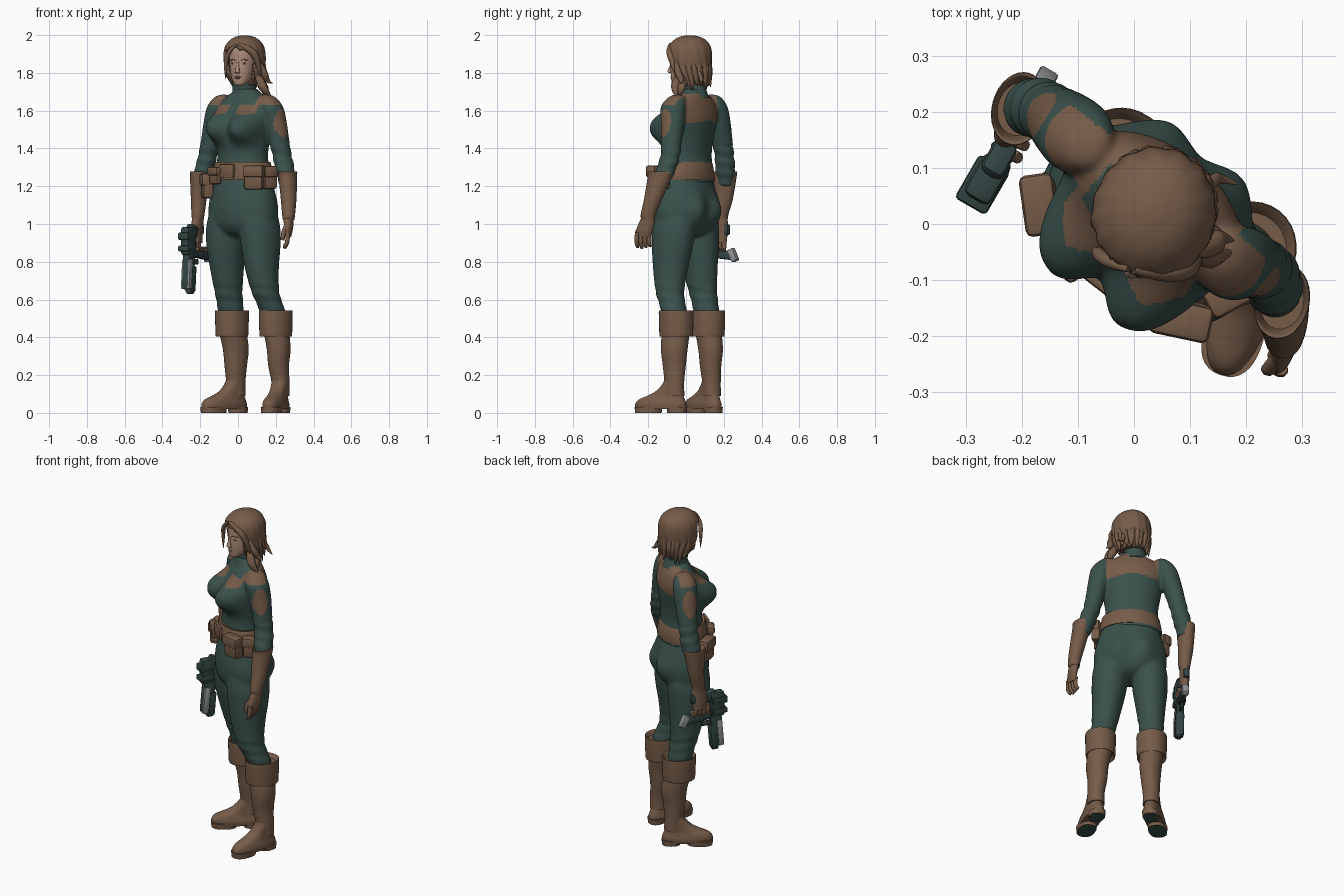
import bpy, bmesh, math, random
from mathutils import Matrix

if "Cube" in bpy.data.objects:
    bpy.data.objects.remove(bpy.data.objects["Cube"])

random.seed(4)
TURN, HEAD = -38, -20            # heading of body and head, degrees
ORG, HORG = (0.025, 0.01), (0.03, 0.01)
sin, cos, exp = math.sin, math.cos, math.exp

def material(name, rgb):
    m = bpy.data.materials.new(name)
    m.diffuse_color = (*rgb, 1)
    m.use_nodes = True
    m.node_tree.nodes["Principled BSDF"].inputs["Base Color"].default_value = m.diffuse_color
    return m

BROWN = material("brown leather", (0.182, 0.107, 0.066))
GREEN = material("dark green cloth", (0.043, 0.083, 0.072))
GUN = material("gunmetal green", (0.033, 0.06, 0.056))
GREY = material("light grey metal", (0.30, 0.31, 0.32))
SKIN = material("skin", (0.43, 0.27, 0.20))
LIP = material("lips", (0.34, 0.19, 0.145))

def spin(x, y, deg):
    r = math.radians(deg)
    return x * cos(r) - y * sin(r), x * sin(r) + y * cos(r)

def local(c, org=ORG, deg=TURN):
    return spin(c[0] - org[0], c[1] - org[1], -deg)

def finish(name, bm, mats, angle=50, rule=None):
    if rule:                                  # rule gives a material index, or -1 to open the face
        marks = [(f, rule(f.calc_center_median())) for f in bm.faces]
        for f, k in marks:
            f.material_index = max(k, 0)
        bmesh.ops.delete(bm, geom=[f for f, k in marks if k < 0], context='FACES')
    bmesh.ops.recalc_face_normals(bm, faces=bm.faces)
    me = bpy.data.meshes.new(name)
    bm.to_mesh(me)
    bm.free()
    for m in mats:
        me.materials.append(m)
    ob = bpy.data.objects.new(name, me)
    bpy.context.collection.objects.link(ob)
    bpy.ops.object.select_all(action='DESELECT')
    bpy.context.view_layer.objects.active = ob
    ob.select_set(True)
    bpy.ops.object.shade_smooth_by_angle(angle=math.radians(angle))
    return ob

def smooth_rings(rings, sub):
    out = []
    for i in range(len(rings) - 1):
        four = [rings[max(i - 1, 0)], rings[i], rings[i + 1], rings[min(i + 2, len(rings) - 1)]]
        for t in [k / sub for k in range(sub)]:
            out.append([0.5 * (2 * b + (c - a) * t + (2 * a - 5 * b + 4 * c - d) * t * t
                               + (3 * b - a - 3 * c + d) * t ** 3) for a, b, c, d in zip(*four)])
    return out + [list(rings[-1])]

def loft(name, rings, mats, rot=TURN, org=None, n=32, sub=4, power=2, warp=None, rule=None):
    """Skin over elliptical rings (x, y, z, half width, half depth)."""
    bm, loops = bmesh.new(), []
    for x, y, z, a, b in smooth_rings(rings, sub):
        if org:
            x, y = spin(x, y, rot)
            x, y = x + org[0], y + org[1]
        loop = []
        for t in [2 * math.pi * i / n for i in range(n)]:
            u = a * math.copysign(abs(cos(t)) ** (2 / power), cos(t))
            v = b * math.copysign(abs(sin(t)) ** (2 / power), sin(t))
            du, dv = spin(*(warp(u, v, z) if warp else (u, v)), rot)
            loop.append(bm.verts.new((x + du, y + dv, z)))
        loops.append(loop)
    for p, q in zip(loops, loops[1:]):
        for i in range(n):
            bm.faces.new((p[i], p[(i + 1) % n], q[(i + 1) % n], q[i]))
    bm.faces.new(loops[0])
    bm.faces.new(loops[-1])
    return finish(name, bm, mats, rule=rule)

def fuse(name, parts, mats, voxel, rule=None):
    """Melt overlapping parts into one smooth skin."""
    bm = bmesh.new()
    for p in parts:
        bm.from_mesh(p.data)
        bpy.data.objects.remove(p)
    ob = finish(name + "_raw", bm, [])
    mod = ob.modifiers.new("melt", 'REMESH')
    mod.mode, mod.voxel_size = 'VOXEL', voxel
    mod = ob.modifiers.new("relax", 'SMOOTH')
    mod.factor, mod.iterations = 0.5, 4
    bm = bmesh.new()
    bm.from_object(ob, bpy.context.evaluated_depsgraph_get())
    bpy.data.objects.remove(ob)
    return finish(name, bm, mats, 80, rule)

def box(name, c, size, mat, rz=0, ry=0, bevel=0.01):
    bm = bmesh.new()
    m = Matrix.Translation(c) @ Matrix.Rotation(math.radians(rz), 4, 'Z') @ Matrix.Rotation(math.radians(ry), 4, 'Y')
    bmesh.ops.create_cube(bm, size=1, matrix=m @ Matrix.Diagonal((*size, 1)))
    bmesh.ops.bevel(bm, geom=bm.edges[:], offset=bevel, segments=2, affect='EDGES', profile=0.5)
    return finish(name, bm, [mat], 35)

def ball(name, c, size, mat, rz=0):
    bm = bmesh.new()
    m = Matrix.Translation(c) @ Matrix.Rotation(math.radians(rz), 4, 'Z') @ Matrix.Diagonal((*size, 1))
    bmesh.ops.create_uvsphere(bm, u_segments=20, v_segments=12, radius=1, matrix=m)
    return finish(name, bm, [mat])

def strand(name, pts, width, mat, taper=(0.5, 1, 0.9, 0.1)):
    cu = bpy.data.curves.new(name, 'CURVE')
    cu.dimensions, cu.bevel_depth, cu.bevel_resolution, cu.resolution_u = '3D', width, 2, 5
    sp = cu.splines.new('NURBS')
    sp.points.add(len(pts) - 1)
    sp.use_endpoint_u, sp.order_u, cu.use_fill_caps = True, 3, True
    for q, p, r in zip(sp.points, pts, taper):
        q.co, q.radius = (*p, 1), r
    cu.materials.append(mat)
    bpy.context.collection.objects.link(bpy.data.objects.new(name, cu))

# Jacket: torso and sleeves melted together, with yoke, flaps, shoulder and arm patches
def bust(u, v, z):
    if v < 0:
        g = exp(-(((abs(u) - .083) / .075) ** 2 + ((z - 1.51) / .078) ** 2) ** 1.5) * min(1, -v / .06)
        return u + math.copysign(.012 * g, u), v - .078 * g
    return u, v

def jacket_rule(c):
    u, v = local(c)
    oval = ((c.z - 1.535) / .075) ** 2 + ((v - .03) / .042) ** 2 < 1 and abs(u) > .2
    yoke = v > .035 and 1.54 - .15 * (abs(u) - .07) < c.z < 1.69 and abs(u) < .145
    flap = v < -.03 and .03 < abs(u) < .135 and 1.575 + .25 * abs(abs(u) - .085) < c.z < 1.632
    return int(oval or yoke or flap or (c.z > 1.63 and abs(u) > .115 and v < .075))

def wrinkle(amount, low, high):
    def warp(u, v, z):
        k = 1 + amount * sin(z * 105 + 18 * v) * (low < z < high)
        return u * k, v * k
    return warp

torso = loft("torso", [(0, 0, 1.22, .165, .125), (0, 0, 1.28, .155, .12), (0, 0, 1.36, .146, .112), (0, 0, 1.44, .156, .118),
             (0, .008, 1.52, .17, .122), (0, .018, 1.58, .178, .114), (0, .026, 1.635, .168, .092), (0, .03, 1.67, .13, .074),
             (0, .03, 1.695, .085, .064), (0, .028, 1.715, .064, .06)], [GREEN], org=ORG, n=72, sub=6, warp=bust)
ARMS = {"right": [(-.075, .135, 1.685), (-.083, .142, 1.67), (-.1, .155, 1.62), (-.12, .173, 1.54), (-.14, .19, 1.45),
                  (-.16, .203, 1.36), (-.178, .208, 1.29), (-.195, .208, 1.2)],
        "left": [(.148, -.045, 1.685), (.156, -.05, 1.67), (.175, -.068, 1.62), (.196, -.07, 1.54), (.216, -.076, 1.45),
                 (.234, -.084, 1.36), (.248, -.105, 1.29), (.26, -.135, 1.2)]}
ARM_R = [.015, .042, .062, .06, .053, .049, .05, .038]
sleeves = [loft("sleeve", [(*p, r, r * 1.08) for p, r in zip(path, ARM_R)], [GREEN], n=40, sub=7,
                warp=wrinkle(.05, 0, 1.42)) for path in ARMS.values()]
fuse("jacket", [torso] + sleeves, [GREEN, BROWN], .0075, jacket_rule)
loft("collar", [(.038, .05, 1.67, .075, .072), (.034, .045, 1.71, .062, .063), (.03, .04, 1.745, .06, .062),
                (.03, .04, 1.748, .052, .054), (.03, .04, 1.72, .048, .05)], [GREEN], sub=3)
loft("neck", [(.035, .045, 1.66, .048, .05), (.03, .03, 1.8, .046, .05)], [SKIN])

# Trousers: hips and two legs melted together
def seat(u, v, z):
    bump = .035 * exp(-((abs(u) - .085) / .06) ** 2 - ((z - 1.07) / .08) ** 2)
    return u, v + bump * max(0, min(1, v / .05))

hips = loft("hips", [(0, 0, .93, .12, .05), (0, 0, .95, .165, .1), (0, 0, 1.0, .197, .135), (0, 0, 1.08, .203, .145),
            (0, 0, 1.16, .188, .138), (0, 0, 1.24, .163, .123), (0, 0, 1.29, .15, .115)], [GREEN], org=(.027, 0), n=56, warp=seat)
LEGS = [[(-.05, .055, 1.08), (-.06, .06, .98), (-.062, .065, .88), (-.058, .075, .76), (-.05, .09, .64), (-.04, .105, .56), (-.035, .115, .47)],
        [(.105, -.06, 1.08), (.115, -.066, .98), (.12, -.072, .88), (.127, -.082, .76), (.145, -.085, .64), (.175, -.068, .56), (.2, -.052, .47)]]
SIZES = [(.085, .115), (.1, .122), (.098, .115), (.084, .097), (.071, .078), (.068, .07), (.066, .066)]
legs = [loft("leg", [(*p, *s) for p, s in zip(path, SIZES)], [GREEN], sub=6, warp=wrinkle(.03, .5, .69)) for path in LEGS]
fuse("trousers", [hips] + legs, [GREEN], .009)

# Boots: cuff, calf and ankle positions with foot heading
for side, cuff, calf, ankle, turn in (("right", (-.032, .115), (-.012, .13), (-.012, .135), -54),
                                      ("left", (.2, -.052), (.215, -.062), (.225, -.062), -19)):
    loft(side + "_boot_cuff", [(*cuff, .42, .066, .07), (*cuff, .405, .08, .088), (*cuff, .42, .083, .093),
                               (*cuff, .53, .086, .096), (*cuff, .54, .081, .091), (*cuff, .52, .07, .075)], [BROWN], sub=3)
    loft(side + "_boot_leg", [(*cuff, .45, .068, .076), (*calf, .34, .062, .072), (*calf, .25, .054, .062),
                              (*ankle, .16, .047, .053), (*ankle, .09, .047, .055)], [BROWN], rot=turn)
    loft(side + "_boot_foot", [(0, -.075, .02, .05, .14), (0, -.075, .045, .053, .142), (0, -.07, .07, .048, .128),
                               (0, -.05, .09, .044, .1), (0, -.025, .115, .043, .076), (0, -.004, .16, .044, .055),
                               (0, 0, .2, .04, .05)], [BROWN], rot=turn, org=ankle, power=2.3)
    for part, v, a, b in (("sole", -.145, .05, .071), ("heel", .015, .043, .051)):
        loft(f"{side}_boot_{part}", [(0, v, 0, a, b), (0, v, .032, a + .003, b + .003)], [BROWN, GREEN], rot=turn,
             org=ankle, sub=1, power=2.4, rule=lambda c: int(c.z < .005))

# Gauntlets and hands
for side, top, mid, low in (("right", (-.205, .205), (-.208, .2), (-.212, .185)), ("left", (.264, -.14), (.268, -.175), (.268, -.2))):
    loft(side + "_gauntlet", [(*low, 1.02, .03, .036), (*low, 1.05, .034, .04), (*mid, 1.13, .041, .048), (*top, 1.25, .048, .064),
                              (*top, 1.275, .048, .066), (*top, 1.272, .044, .058), (*top, 1.24, .038, .048)], [BROWN], rot=-15)
loft("left_hand", [(.268, -.2, 1.04, .026, .034), (.268, -.21, 1.0, .024, .043), (.266, -.222, .96, .02, .045),
                   (.262, -.226, .93, .016, .04)], [BROWN], rot=-15)
loft("right_hand", [(-.212, .185, 1.04, .028, .036), (-.215, .18, 1.0, .027, .045), (-.218, .178, .95, .026, .046),
                    (-.217, .178, .9, .024, .04)], [BROWN], rot=-28)
for i in range(4):
    y = -.258 + i * .022
    strand("left_finger", [(.262, y, .955), (.264, y - .004, .92), (.256, y - .002, .89), (.245, y + .004, .872 + .006 * abs(i - 1))],
           .0125, BROWN, (1, 1, .95, .7))
    x, y = -.24 + i * .012, .135 + i * .022
    strand("right_finger", [(x, y, .93), (x - .008, y + .004, .885), (x + .012, y - .006, .85), (x + .035, y - .018, .875)],
           .0125, BROWN, (1, 1, 1, .8))
strand("left_thumb", [(.262, -.23, 1.0), (.245, -.255, .965), (.238, -.26, .935), (.236, -.258, .915)], .014, BROWN, (1, 1, .9, .7))

# Pistol pointing down: part, centre, size, pitch, colour, bevel
for name, c, s, ry, mat, bev in (
        ("frame", (-.262, .08, .91), (.085, .055, .15), 0, GUN, .014), ("rear_block", (-.243, .112, .965), (.07, .045, .06), 20, GUN, .014),
        ("hammer", (-.205, .205, .97), (.06, .035, .06), 0, GUN, .014), ("barrel", (-.262, .08, .755), (.07, .044, .2), 5, GUN, .012),
        ("shroud", (-.25, .096, .71), (.04, .05, .14), 5, GUN, .01), ("side_plate", (-.27, .066, .735), (.035, .054, .16), 5, GREY, .008),
        ("muzzle", (-.253, .085, .648), (.04, .034, .035), 0, GUN, .008), ("ridge", (-.27, .07, .87), (.09, .064, .03), 0, GUN, .008),
        ("ridge", (-.27, .07, .935), (.09, .064, .04), 0, GUN, .008), ("grip", (-.2, .185, .84), (.17, .034, .048), 6, GUN, .012),
        ("trigger_guard", (-.232, .13, .8), (.07, .016, .03), 0, GUN, .006), ("grip_cap", (-.163, .25, .835), (.035, .036, .07), -25, GREY, .006)):
    box("pistol_" + name, c, s, mat, 60, ry, bev)

# Belt and pouches
loft("belt", [(0, 0, 1.235, .17, .133), (0, 0, 1.24, .176, .139), (0, 0, 1.32, .162, .126), (0, 0, 1.325, .156, .12)],
     [BROWN], org=(.025, 0), n=56, sub=2)
bx, by = spin(0, -.137, TURN)
box("belt_buckle", (bx + .025, by, 1.28), (.1, .02, .075), BROWN, TURN, 0, .008)
for name, c, s, rz in (("front_pouch", (.085, -.165, 1.245), (.1, .06, .125), -12), ("side_pouch", (.165, -.12, 1.245), (.075, .055, .12), 28),
                       ("right_hip_pouch", (-.163, .035, 1.2), (.1, .055, .13), -82), ("small_pouch", (-.12, -.06, 1.255), (.075, .035, .09), -52)):
    box(name, c, s, BROWN, rz, 0, .014)
    fx, fy = spin(0, -.006, rz)
    box(name + "_flap", (c[0] + fx, c[1] + fy, c[2] + s[2] * .27), (s[0] + .01, s[1] + .006, s[2] * .5), BROWN, rz, 0, .012)

# Head and face
def hpos(u, v, z):
    x, y = spin(u, v, HEAD)
    return (x + HORG[0], y + HORG[1], z)

loft("head", [(0, -.064, 1.733, .018, .016), (0, -.053, 1.745, .034, .036), (0, -.026, 1.775, .054, .066), (0, -.01, 1.82, .066, .084),
              (0, 0, 1.87, .073, .091), (0, 0, 1.92, .073, .09), (0, 0, 1.96, .06, .074), (0, 0, 1.982, .03, .04)],
     [SKIN], rot=HEAD, org=HORG, n=40)
loft("nose", [(0, -.092, 1.797, .006, .006), (0, -.097, 1.802, .015, .013), (0, -.098, 1.812, .012, .015),
              (0, -.092, 1.835, .008, .011), (0, -.086, 1.862, .007, .007)], [SKIN], rot=HEAD, org=HORG, n=16)
ball("upper_lip", hpos(0, -.088, 1.779), (.019, .01, .004), LIP, HEAD)
ball("lower_lip", hpos(0, -.086, 1.772), (.016, .01, .005), LIP, HEAD)
for s in (-1, 1):
    ball("eye", hpos(.03 * s, -.078, 1.85), (.013, .008, .005), LIP, HEAD)
    strand("eyebrow", [hpos(.012 * s, -.089, 1.866), hpos(.03 * s, -.086, 1.873), hpos(.05 * s, -.07, 1.867)], .003, BROWN)

# Hair: open wavy shell plus loose locks
HAIR = [(.05, .05, 1.735, .07, .06), (.045, .038, 1.775, .092, .088), (.038, .024, 1.82, .104, .11), (.035, .018, 1.88, .11, .12),
        (.035, .018, 1.935, .103, .114), (.035, .02, 1.97, .08, .09), (.035, .02, 1.99, .05, .057), (.035, .02, 1.999, .015, .017)]
def hair_rule(c):
    u, v = local(c, (.035, .018), HEAD)
    a = math.degrees(math.atan2(u, -v))
    return -1 if -58 < a < 52 and c.z < 1.945 - .0007 * abs(a + 15) else 0
def waves(u, v, z):
    k = 1 + .016 * sin(15 * math.atan2(v, u) + z * 22) * min(1, (2 - z) / .08)
    return u * k, v * k
shell = loft("hair", HAIR, [BROWN], rot=HEAD, n=72, sub=5, rule=hair_rule, warp=waves)
mod = shell.modifiers.new("thickness", 'SOLIDIFY')
mod.thickness, mod.offset = 0.022, -1
for i in range(17):
    a, pts = math.radians(62 + i * 14.5), []
    for k, out in ((3, .88), (2, .93), (1, .97), (0, 1.05 + random.uniform(0, .3))):
        x, y, z, w, d = HAIR[k]
        a += random.uniform(-.06, .08)
        dx, dy = spin(w * out * sin(a), -d * out * cos(a), HEAD)
        pts.append((x + dx, y + dy, z - (random.uniform(0, .035) if k == 0 else 0)))
    strand("hair_lock", pts, .018, BROWN)
for pts, w in (([(.0, -.08, 1.95), (.075, -.092, 1.925), (.11, -.068, 1.85), (.12, -.05, 1.77)], .02),
               ([(.11, -.05, 1.86), (.14, -.045, 1.8), (.15, -.02, 1.76), (.178, -.03, 1.745)], .02),
               ([(.1, -.035, 1.8), (.12, -.05, 1.75), (.14, -.06, 1.71), (.175, -.05, 1.675)], .026),
               ([(.1, -.01, 1.79), (.13, -.02, 1.74), (.15, -.03, 1.7), (.13, -.05, 1.67)], .024),
               ([(.12, .05, 1.85), (.14, .075, 1.79), (.15, .085, 1.755), (.185, .07, 1.745)], .012),
               ([(-.01, -.08, 1.95), (-.05, -.068, 1.92), (-.07, -.045, 1.84), (-.064, -.05, 1.765)], .013)):
    strand("loose_lock", pts, w, BROWN)
